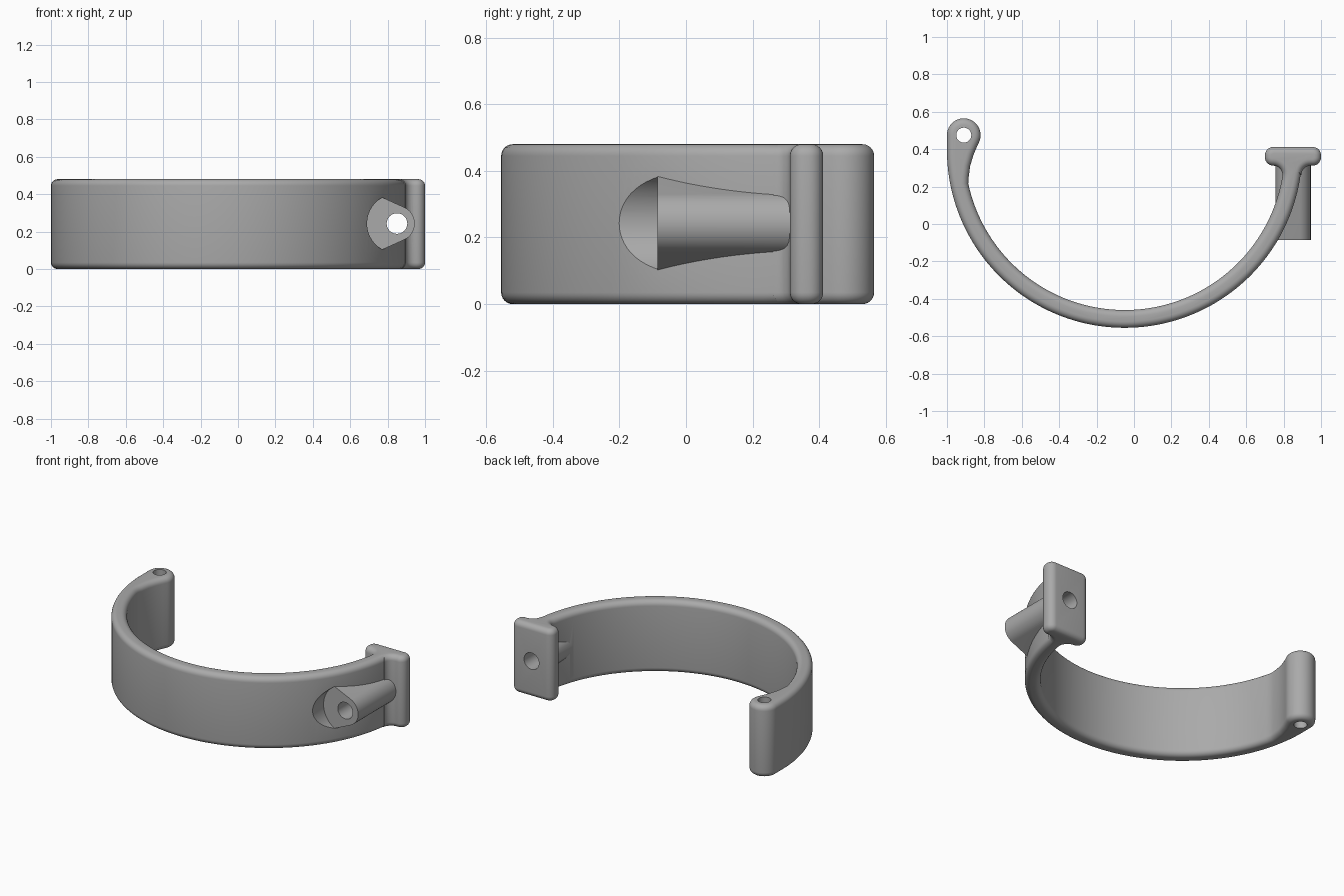
import bpy, bmesh
from math import sin, cos, pi, radians
from mathutils import Vector

if "Cube" in bpy.data.objects:
    bpy.data.objects.remove(bpy.data.objects["Cube"], do_unlink=True)

grey = bpy.data.materials.new("grey_plastic")
grey.use_nodes = True
GREY = (0.4, 0.4, 0.4, 1)
grey.diffuse_color = GREY
grey.node_tree.nodes["Principled BSDF"].inputs["Base Color"].default_value = GREY

HEIGHT = 0.48
ROUND = 0.035
RING = (-0.05, 0.395)
SCREW = (0.85, 0.243)
KNOB = (-0.91, 0.475)


def arc(centre, r, start, end, n):
    """Points on an arc, angles in degrees."""
    return [(centre[0] + r * cos(radians(start + (end - start) * i / n)),
             centre[1] + r * sin(radians(start + (end - start) * i / n)))
            for i in range(n + 1)]


def inset(points, d):
    """Move a counter-clockwise outline inward by d."""
    result = []
    for i, p in enumerate(points):
        p = Vector(p)
        a = (p - Vector(points[i - 1])).normalized()
        b = (Vector(points[(i + 1) % len(points)]) - p).normalized()
        na, nb = Vector((-a.y, a.x)), Vector((-b.y, b.x))
        m = (na + nb).normalized()
        result.append(p + m * d / max(m.dot(na), 0.5))
    return result


def loft(name, loops):
    """Skin a stack of equal loops and cap both ends."""
    bm = bmesh.new()
    rings = [[bm.verts.new(p) for p in loop] for loop in loops]
    n = len(rings[0])
    for low, high in zip(rings, rings[1:]):
        for i in range(n):
            j = (i + 1) % n
            bm.faces.new((low[i], low[j], high[j], high[i]))
    bm.faces.new(rings[0][::-1])
    bm.faces.new(rings[-1])
    bmesh.ops.recalc_face_normals(bm, faces=bm.faces)
    mesh = bpy.data.meshes.new(name)
    bm.to_mesh(mesh)
    bm.free()
    ob = bpy.data.objects.new(name, mesh)
    bpy.context.collection.objects.link(ob)
    mesh.materials.append(grey)
    return ob


def along_y(name, outline, y0, y1):
    return loft(name, [[(x, y, z) for x, z in outline] for y in (y0, y1)])


def along_z(name, outline, z0, z1):
    return loft(name, [[(x, y, z) for x, y in outline] for z in (z0, z1)])


def circle(centre, r, n=48):
    return arc(centre, r, 0, 360, n)[:-1]


def combine(target, tool, operation):
    """Apply a boolean and throw the tool away."""
    tool.hide_render = True
    mod = target.modifiers.new(operation, "BOOLEAN")
    mod.operation = operation
    mod.solver = "EXACT"
    mod.object = tool
    bpy.context.view_layer.objects.active = target
    bpy.ops.object.modifier_apply(modifier=mod.name)
    bpy.data.objects.remove(tool, do_unlink=True)


# Outline: outer arc, flange, inner arc, hinge knob
outline = arc(RING, 0.95, 181, 352, 90)
outline += arc((0.945, 0.262), 0.05, 180, 90, 8)
outline += arc((0.955, 0.357), 0.045, -90, 0, 8)
outline += arc((0.955, 0.367), 0.045, 0, 90, 8)
outline += arc((0.745, 0.367), 0.045, 90, 180, 8)
outline += arc((0.745, 0.357), 0.045, 180, 265, 8)
outline += arc((0.744, 0.262), 0.05, 90, 0, 8)
outline += arc(RING, 0.855, -10, -168, 80)
outline += [(-0.884, 0.25), (-0.876, 0.31), (-0.858, 0.37), (-0.841, 0.41)]
outline += arc(KNOB, 0.09, -25, 180, 24)

# Clamp body with rounded rims
steps = 6
rim = [(ROUND * (1 - sin(pi / 2 * i / steps)), ROUND * (1 - cos(pi / 2 * i / steps)))
       for i in range(steps + 1)]
section = rim + [(d, HEIGHT - z) for d, z in reversed(rim)]
clamp = loft("clamp_band", [[(p[0], p[1], z) for p in inset(outline, d)]
                            for d, z in section])

# Recess for the screw head
combine(clamp, along_y("head_recess", circle(SCREW, 0.16, 64), -0.6, -0.085), "DIFFERENCE")

# Screw boss, flared where it meets the band
flare = arc(SCREW, 0.095, -66, 66, 24) + [(0.70, SCREW[1] + 0.172), (0.70, SCREW[1] - 0.172)]
boss = along_y("screw_boss", flare, -0.085, 0.335)
combine(boss, along_z("inner_clearance", circle(RING, 0.9, 128), -0.2, 0.7), "DIFFERENCE")
combine(clamp, boss, "UNION")
combine(clamp, along_y("boss_core", circle(SCREW, 0.094), 0.06, 0.34), "UNION")

# Screw hole and hinge pin hole
combine(clamp, along_y("screw_hole", circle(SCREW, 0.055), -0.3, 0.6), "DIFFERENCE")
combine(clamp, along_z("pin_hole", circle(KNOB, 0.04), -0.2, 0.7), "DIFFERENCE")

bpy.ops.object.select_all(action="DESELECT")
clamp.select_set(True)
bpy.context.view_layer.objects.active = clamp
bpy.ops.object.shade_smooth_by_angle(angle=radians(30))
